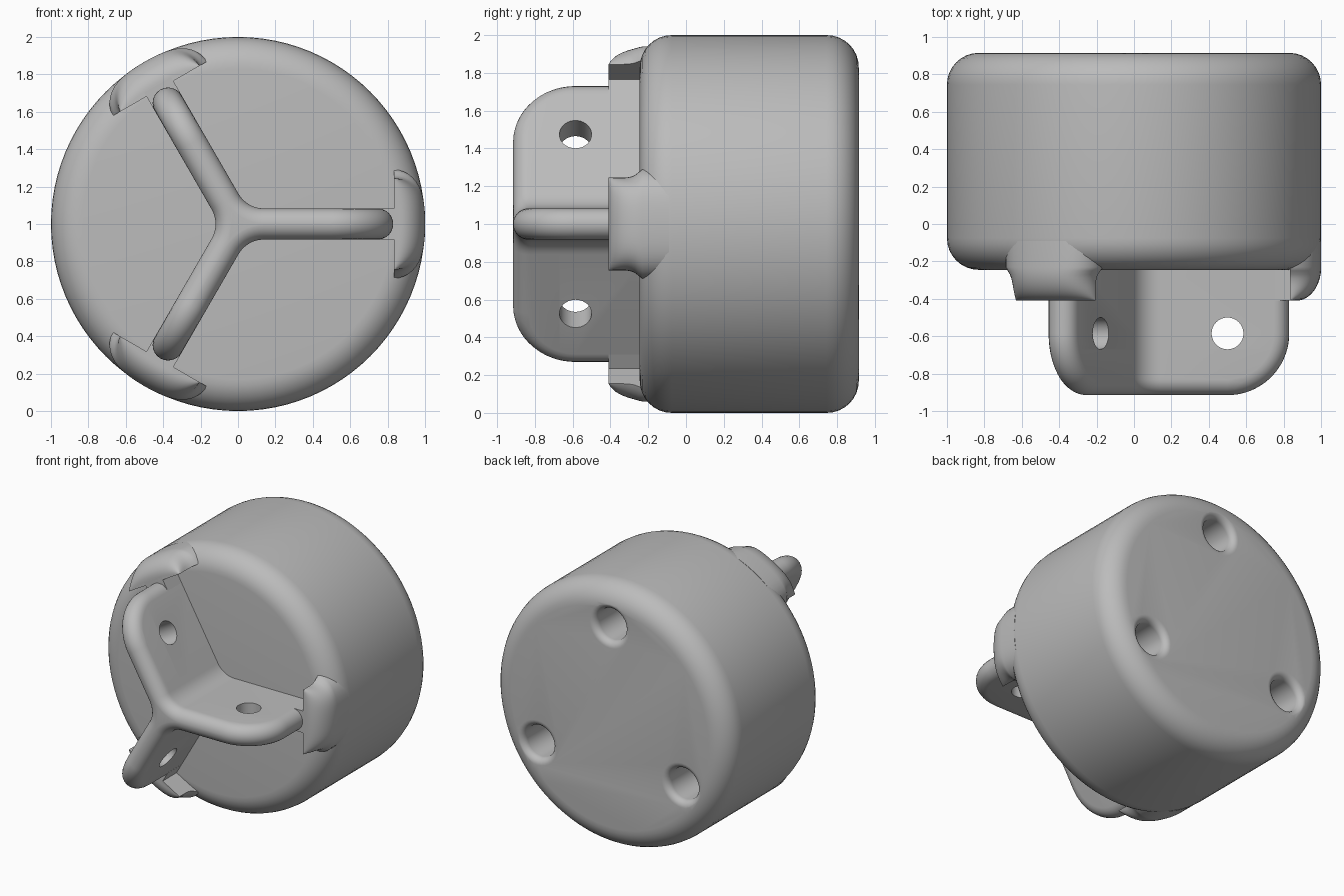
import bpy, bmesh
from math import sin, cos, pi, sqrt, radians

cube = bpy.data.objects.get("Cube")
if cube:
    bpy.data.objects.remove(cube)

grey = bpy.data.materials.new("plain grey")
grey.use_nodes = True
grey.diffuse_color = (0.5, 0.5, 0.5, 1)
grey.node_tree.nodes["Principled BSDF"].inputs["Base Color"].default_value = (0.5, 0.5, 0.5, 1)

ARMS = [0, 2 * pi / 3, 4 * pi / 3]
FRONT, FACE, BACK = -0.915, -0.245, 0.915


def place(r, t, y, a):
    """Radial, sideways and depth position on the arm at angle a."""
    return (r * cos(a) - t * sin(a), y, 1 + r * sin(a) + t * cos(a))


def loft(bm, rings):
    """Skin equal rings of points and cap both ends."""
    vs = [[bm.verts.new(p) for p in ring] for ring in rings]
    n = len(vs[0])
    for a, b in zip(vs, vs[1:]):
        for i in range(n):
            j = (i + 1) % n
            bm.faces.new((a[i], a[j], b[j], b[i]))
    bm.faces.new(vs[0])
    bm.faces.new(vs[-1])


def make(name, lofts):
    bm = bmesh.new()
    for rings in lofts:
        loft(bm, rings)
    bmesh.ops.recalc_face_normals(bm, faces=bm.faces)
    me = bpy.data.meshes.new(name)
    bm.to_mesh(me)
    bm.free()
    me.materials.append(grey)
    ob = bpy.data.objects.new(name, me)
    bpy.context.collection.objects.link(ob)
    return ob


def circle(r, y, n, cx=0, cz=1):
    return [(cx + r * cos(2 * pi * i / n), y, cz + r * sin(2 * pi * i / n)) for i in range(n)]


def activate(ob):
    bpy.ops.object.select_all(action='DESELECT')
    ob.select_set(True)
    bpy.context.view_layer.objects.active = ob


def cut(ob, cutter):
    activate(ob)
    mod = ob.modifiers.new("holes", 'BOOLEAN')
    mod.operation, mod.solver, mod.object = 'DIFFERENCE', 'EXACT', cutter
    bpy.ops.object.modifier_apply(modifier=mod.name)
    bpy.data.objects.remove(cutter)


def smooth(ob):
    activate(ob)
    bpy.ops.object.shade_smooth_by_angle(angle=radians(35))


# Drum body with rounded rims
fil = 0.17
steps = [i * pi / 16 for i in range(9)]
rims = [(1 - fil + fil * sin(s), FACE + fil - fil * cos(s)) for s in steps]
rims += [(1 - fil + fil * cos(s), BACK - fil + fil * sin(s)) for s in steps]
body = make("drum_body", [[circle(r, y, 96) for r, y in rims]])

# Blind screw holes with rounded mouths in the back
bore, lip = 0.12, 0.05
mouth = [(bore, 0.3), (bore, BACK - lip)]
mouth += [(bore + lip - lip * cos(s), BACK - lip + lip * sin(s)) for s in steps[1:]]
mouth += [(bore + lip, BACK + 0.05)]
cutter = make("screw_hole_cutter", [
    [circle(r, y, 32, 0.7 * cos(a), 1 + 0.7 * sin(a)) for r, y in mouth]
    for a in [pi / 2, pi * 7 / 6, pi * 11 / 6]])
cut(body, cutter)
smooth(body)

# Three-armed fin with fully rounded edges and filleted centre
w, corner, mid_r, mid_y = 0.083, 0.33, 0.5, -0.585
tube = corner - w


def fin_ring(y):
    q = max(0, mid_y - y)
    h = w if q <= tube else sqrt(max(0, w * w - (q - tube) ** 2))
    h = max(h, 0.004)
    ring = []
    for a in ARMS:
        for i in range(13):
            t = h * sin(pi * (i / 12 - 0.5))
            reach = tube + sqrt(max(0, w * w - t * t))
            ring.append(place(mid_r + sqrt(max(0, reach ** 2 - q * q)), t, y, a))
        # Concave blend into the next arm
        blend = 0.24
        d, rf = blend / sin(pi / 3), blend - h
        for i in range(9):
            ang = a + pi * 3 / 2 - i * pi / 24
            ring.append((d * cos(a + pi / 3) + rf * cos(ang), y,
                         1 + d * sin(a + pi / 3) + rf * sin(ang)))
    return ring


depths = [mid_y - corner * sin(pi / 2 * (1 - i / 24)) for i in range(25)] + [-0.2]
fin = make("three_arm_fin", [[fin_ring(y) for y in depths]])

# Eyelet through each arm
eyelets = []
for a in ARMS:
    eyelets.append([[place(mid_r + 0.085 * cos(k * pi / 20), t, mid_y + 0.085 * sin(k * pi / 20), a)
                     for k in range(40)] for t in (-0.15, 0.15)])
cut(fin, make("eyelet_cutter", eyelets))
smooth(fin)

# Short webs joining the arms to the rim tabs
webs = make("fin_webs", [[[place(r, t, y, a) for r, t in
                           ((0.75, -w), (0.86, -w), (0.86, w), (0.75, w))]
                          for y in (-0.41, -0.2)] for a in ARMS])

# Rim tabs: flat inside, rounded outside, flared at the base
INNER, TIP = 0.835, -0.41


def tab_ring(y, a):
    s = min(1, (y - TIP) / 0.18)
    outer = 0.865 + 0.134 * sqrt(1 - (1 - s) ** 2)
    f = min(1, max(0, (y + 0.335) / 0.09))
    half = 0.245 + 0.045 * (1 - sqrt(1 - f * f))
    ring = [place(INNER, -half, y, a), place(INNER, half, y, a)]
    for i in range(25):
        k = cos(pi * i / 24)
        t = half * k
        bulge = sqrt(max(0, 1 - abs(k) ** 5))
        ring.append(place(INNER + 0.002 + (sqrt(outer ** 2 - t * t) - INNER) * bulge, t, y, a))
    return ring


tab_depths = [TIP + 0.18 * (1 - cos(pi / 2 * i / 14)) for i in range(15)] + [-0.09]
tabs = make("rim_tabs", [[tab_ring(y, a) for y in tab_depths] for a in ARMS])
smooth(tabs)
